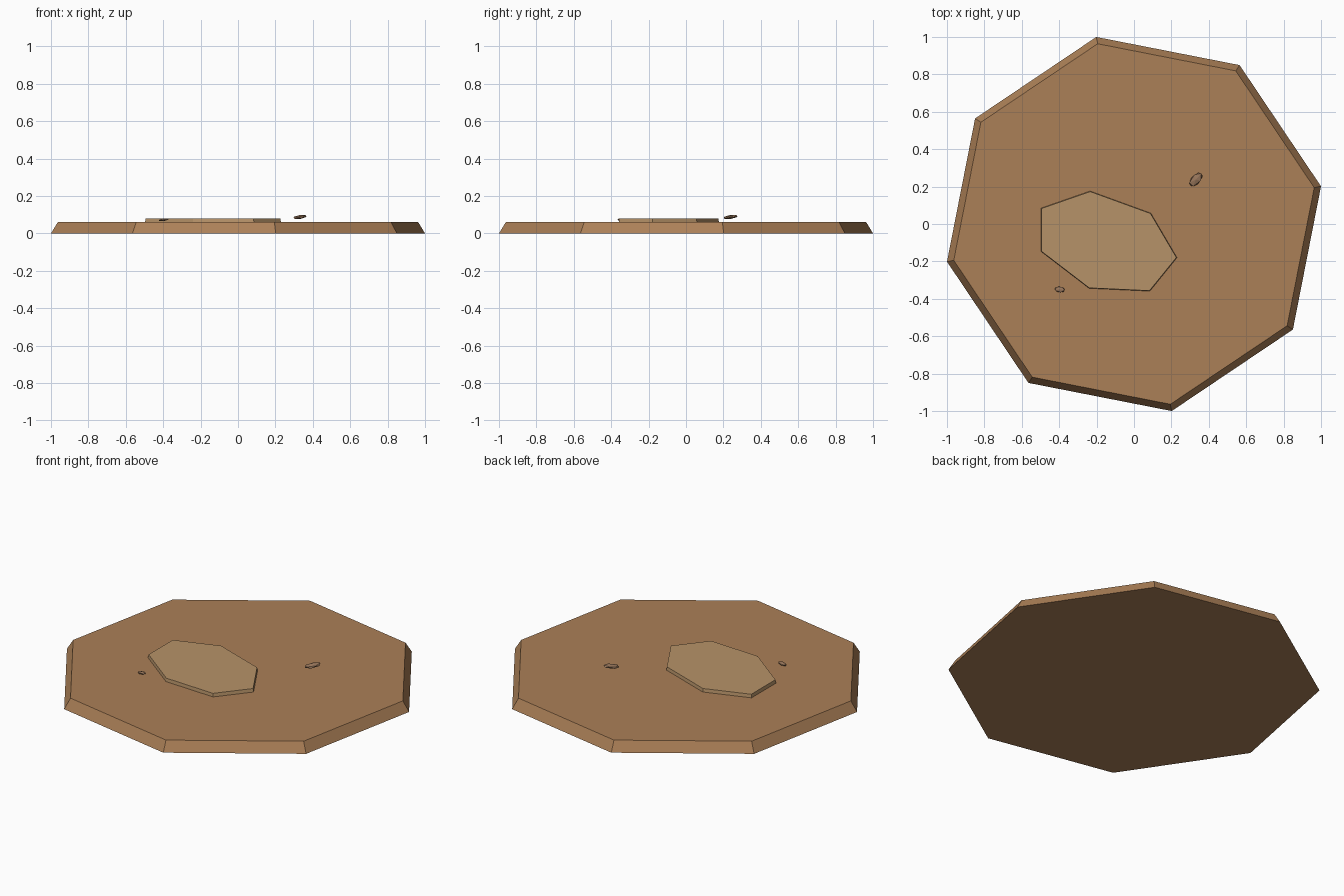
import bpy
import bmesh
from math import cos, sin, radians
from mathutils import Matrix, Euler

if "Cube" in bpy.data.objects:
    bpy.data.objects.remove(bpy.data.objects["Cube"])


def material(name, color):
    m = bpy.data.materials.new(name)
    m.diffuse_color = (*color, 1)
    m.use_nodes = True
    m.node_tree.nodes["Principled BSDF"].inputs["Base Color"].default_value = m.diffuse_color
    return m


def add_object(name, bm, mat):
    bmesh.ops.recalc_face_normals(bm, faces=bm.faces)
    mesh = bpy.data.meshes.new(name)
    bm.to_mesh(mesh)
    bm.free()
    mesh.materials.append(mat)
    ob = bpy.data.objects.new(name, mesh)
    bpy.context.collection.objects.link(ob)
    return ob


def slab(name, outline, top_outline, z0, z1, mat):
    """Closed flat slab between a bottom and a top outline."""
    bm = bmesh.new()
    low = [bm.verts.new((x, y, z0)) for x, y in outline]
    high = [bm.verts.new((x, y, z1)) for x, y in top_outline]
    bm.faces.new(low[::-1])
    bm.faces.new(high)
    n = len(low)
    for i in range(n):
        j = (i + 1) % n
        bm.faces.new((low[i], low[j], high[j], high[i]))
    return add_object(name, bm, mat)


def pebble(name, loc, size, rot, mat):
    """Flattened low-poly stone."""
    bm = bmesh.new()
    bmesh.ops.create_icosphere(bm, subdivisions=1, radius=1)
    ob_matrix = Matrix.LocRotScale(loc, Euler([radians(a) for a in rot]), size)
    bmesh.ops.transform(bm, matrix=ob_matrix, verts=bm.verts)
    return add_object(name, bm, mat)


def octagon(r):
    angles = [radians(11.4 + 45 * i) for i in range(8)]
    return [(r * cos(a), r * sin(a)) for a in angles]


earth = material("earth", (0.41, 0.215, 0.095))
sand = material("sand", (0.47, 0.29, 0.14))
stone = material("stone", (0.33, 0.19, 0.11))

# Eight-sided ground tile with sloped rim
slab("ground_tile", octagon(1.02), octagon(0.983), 0, 0.06, earth)

# Pale irregular seven-sided patch
patch = [(-0.235, 0.176), (-0.497, 0.085), (-0.497, -0.147), (-0.24, -0.344),
         (0.085, -0.359), (0.23, -0.18), (0.09, 0.058)]
cx, cy = -0.15, -0.1
inner = [(cx + (x - cx) * 0.99, cy + (y - cy) * 0.99) for x, y in patch]
slab("sand_patch", patch, inner, 0.06, 0.08, sand)

# Small loose stones
pebble("large_pebble", (0.331, 0.238, 0.088), (0.05, 0.027, 0.011), (0, -8, 48), stone)
pebble("small_pebble", (-0.397, -0.35, 0.0735), (0.03, 0.017, 0.007), (0, -6, -8), stone)
